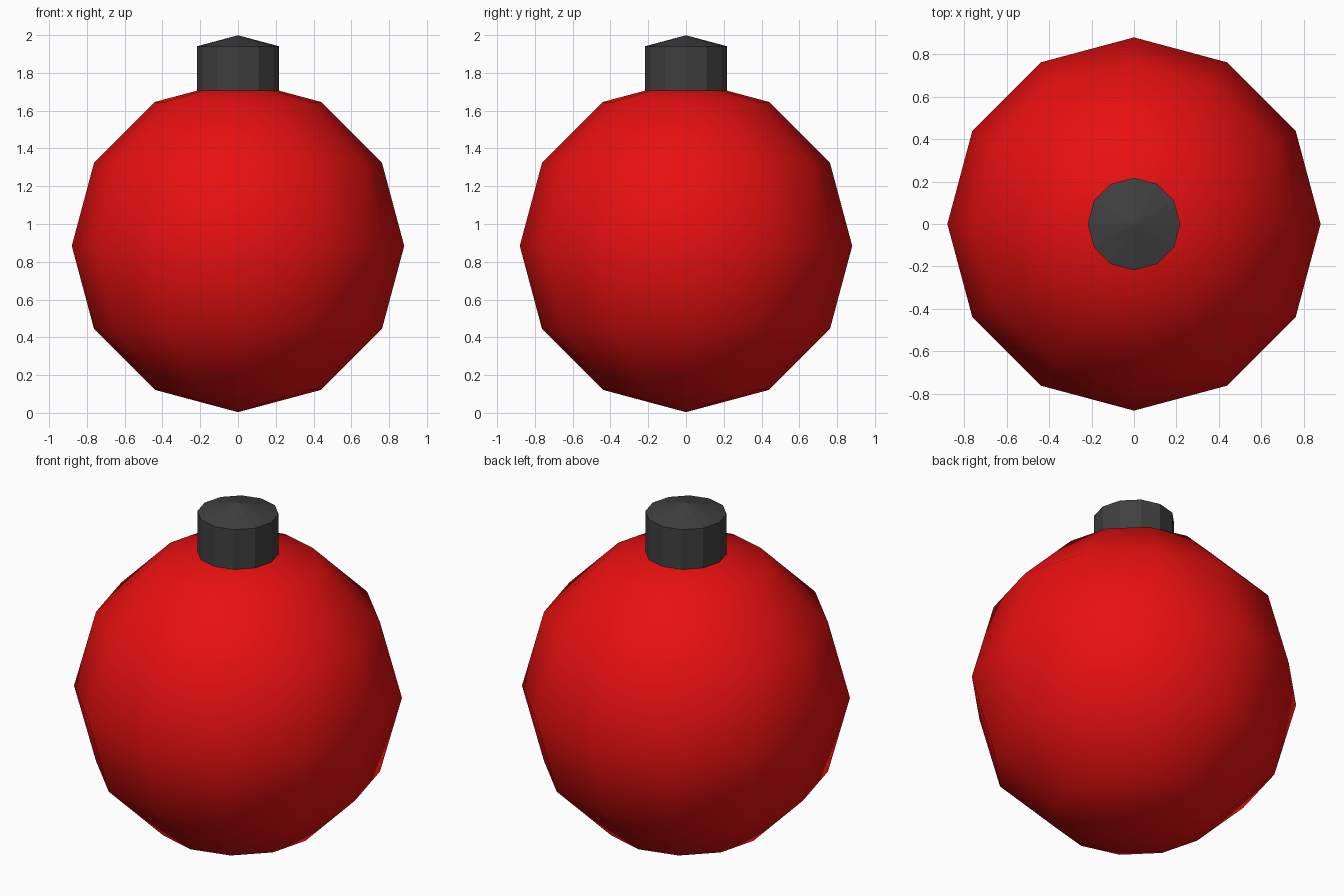
import bpy
import bmesh
from math import sin, cos, pi, tan

SIDES = 12
RADIUS = 0.88
CENTRE = 0.884
CAP_RADIUS = 0.218
CAP_RISE = 0.235

old = bpy.data.objects.get("Cube")
if old:
    bpy.data.objects.remove(old, do_unlink=True)


def material(name, colour):
    mat = bpy.data.materials.new(name)
    mat.use_nodes = True
    mat.diffuse_color = colour
    bsdf = next(n for n in mat.node_tree.nodes if n.type == 'BSDF_PRINCIPLED')
    bsdf.inputs["Base Color"].default_value = colour
    bsdf.inputs["Roughness"].default_value = 0.6
    return mat


def lathe(name, profile, mat, smooth):
    """Turn (radius, height) points round z; zero radius makes a pole."""
    bm = bmesh.new()
    rings = []
    for r, z in profile:
        count = SIDES if r > 1e-5 else 1
        rings.append([bm.verts.new((r * cos(2 * pi * i / SIDES),
                                    r * sin(2 * pi * i / SIDES), z))
                      for i in range(count)])
    for low, high in zip(rings, rings[1:]):
        for i in range(SIDES):
            j = (i + 1) % SIDES
            corners = [low[i % len(low)], low[j % len(low)],
                       high[j % len(high)], high[i % len(high)]]
            face = bm.faces.new(list(dict.fromkeys(corners)))
            face.smooth = smooth
    mesh = bpy.data.meshes.new(name)
    bm.to_mesh(mesh)
    bm.free()
    mesh.materials.append(mat)
    obj = bpy.data.objects.new(name, mesh)
    bpy.context.collection.objects.link(obj)
    return obj


red = material("ornament red", (0.8, 0.005, 0.005, 1))
grey = material("cap dark grey", (0.05, 0.05, 0.05, 1))

# Height of the ball's top facets at the cap rim
top = CENTRE + RADIUS
neck = top - CAP_RADIUS * tan(pi / SIDES)

# Faceted ball, open under the cap
arc = [(RADIUS * sin(pi * k / 6), CENTRE - RADIUS * cos(pi * k / 6))
       for k in range(6)]
lathe("ball", arc + [(CAP_RADIUS, neck)], red, True)

# Cap raised from the ball's crown, with a shallow pointed top
lathe("cap", [(CAP_RADIUS, neck), (CAP_RADIUS, neck + CAP_RISE),
              (0, top + CAP_RISE)], grey, False)
